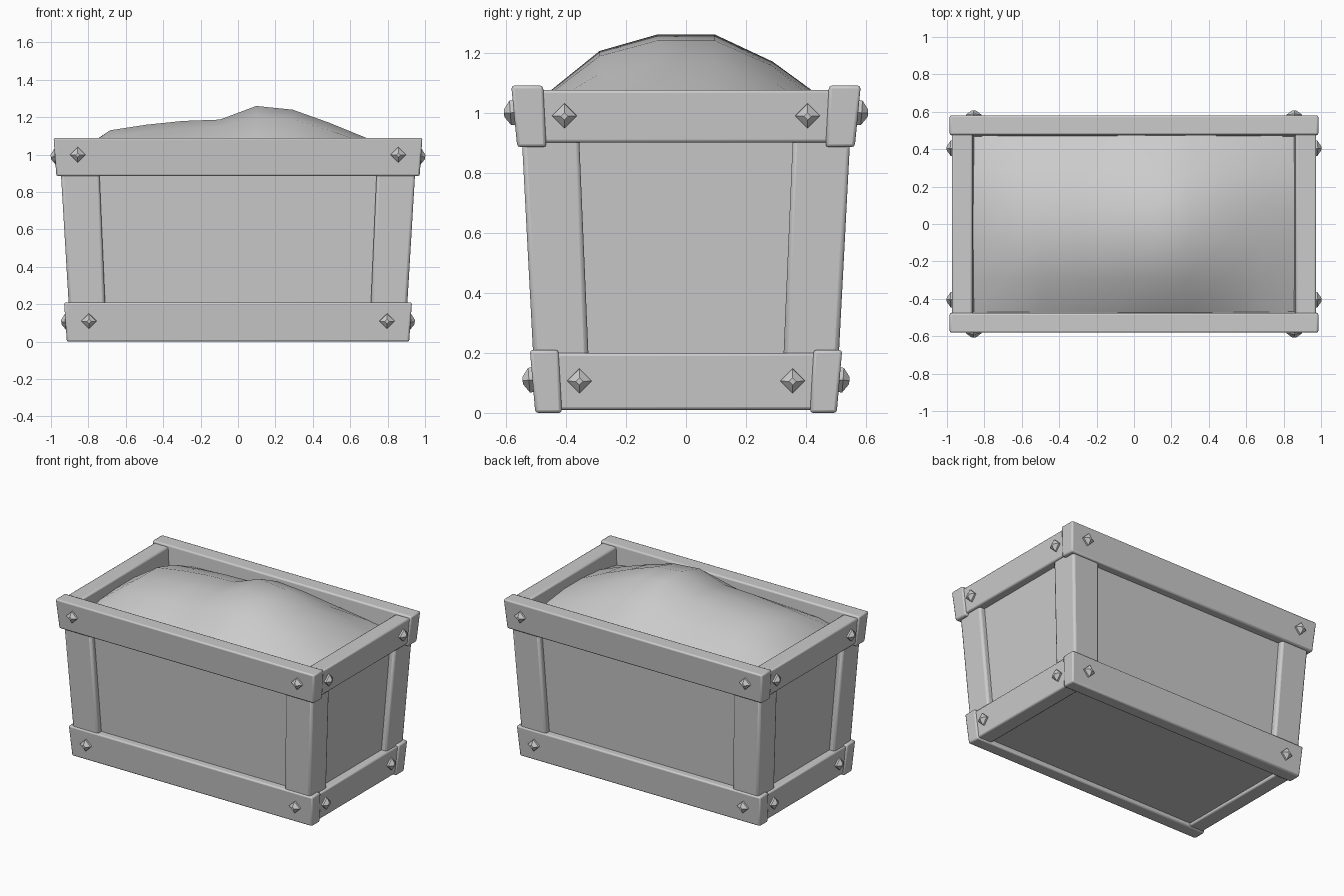
import bpy, bmesh, math
from mathutils import Matrix, Vector

if "Cube" in bpy.data.objects:
    bpy.data.objects.remove(bpy.data.objects["Cube"])


def finish(name, bm, bevel=0.0, angle=40):
    bmesh.ops.recalc_face_normals(bm, faces=bm.faces)
    me = bpy.data.meshes.new(name)
    bm.to_mesh(me)
    bm.free()
    ob = bpy.data.objects.new(name, me)
    bpy.context.collection.objects.link(ob)
    if bevel:
        mod = ob.modifiers.new("bevel", 'BEVEL')
        mod.width = bevel
        mod.segments = 2
    bpy.ops.object.select_all(action='DESELECT')
    ob.select_set(True)
    bpy.context.view_layer.objects.active = ob
    bpy.ops.object.shade_smooth_by_angle(angle=math.radians(angle))
    return ob


def tapered_box(name, z0, low, z1, high, bevel=0.0):
    """low / high are (x0, x1, y0, y1) rectangles at z0 / z1."""
    bm = bmesh.new()
    rings = []
    for z, (x0, x1, y0, y1) in ((z0, low), (z1, high)):
        rings.append([bm.verts.new((x, y, z)) for x, y in
                      ((x0, y0), (x1, y0), (x1, y1), (x0, y1))])
    a, b = rings
    bm.faces.new(a[::-1])
    bm.faces.new(b)
    for i in range(4):
        j = (i + 1) % 4
        bm.faces.new((a[i], a[j], b[j], b[i]))
    return finish(name, bm, bevel)


def mirror(ob, x=True, y=True):
    mod = ob.modifiers.new("mirror", 'MIRROR')
    mod.use_axis = (x, y, False)
    return ob


def stud(name, pos, normal):
    """Diamond stud: short square prism with a blunt pyramid tip."""
    bm = bmesh.new()
    rings = []
    for r, d in ((0.041, -0.02), (0.041, 0.012), (0.012, 0.033)):
        rings.append([bm.verts.new((r * math.cos(k * math.pi / 2),
                                    r * math.sin(k * math.pi / 2), d)) for k in range(4)])
    bm.faces.new(rings[0][::-1])
    bm.faces.new(rings[-1])
    for a, b in zip(rings, rings[1:]):
        for i in range(4):
            j = (i + 1) % 4
            bm.faces.new((a[i], a[j], b[j], b[i]))
    rot = Vector(normal).to_track_quat('Z', 'Y').to_matrix().to_4x4()
    bm.transform(Matrix.Translation(pos) @ rot)
    return mirror(finish(name, bm, angle=20))


# Inset panel body
tapered_box("crate_panels", 0.03, (-0.855, 0.855, -0.462, 0.462),
            0.90, (-0.908, 0.908, -0.508, 0.508))

# Corner posts
mirror(tapered_box("corner_posts", 0.08, (0.705, 0.898, 0.32, 0.503),
                   0.92, (0.742, 0.948, 0.356, 0.547), 0.015))

# Long rails, front and back
mirror(tapered_box("lower_long_rails", 0.0, (-0.915, 0.915, 0.413, 0.502),
                   0.21, (-0.93, 0.93, 0.425, 0.52), 0.01), x=False)
mirror(tapered_box("upper_long_rails", 0.885, (-0.971, 0.971, 0.465, 0.562),
                   1.09, (-0.986, 0.986, 0.476, 0.582), 0.01), x=False)

# Short rails, left and right
mirror(tapered_box("lower_side_rails", 0.01, (0.80, 0.905, -0.43, 0.43),
                   0.20, (0.815, 0.92, -0.44, 0.44), 0.01), y=False)
mirror(tapered_box("upper_side_rails", 0.90, (0.85, 0.962, -0.485, 0.485),
                   1.076, (0.865, 0.975, -0.485, 0.485), 0.01), y=False)

# Diamond studs
t = 0.07
stud("upper_long_studs", (0.857, 0.573, 1.0), (0, 1, -t))
stud("lower_long_studs", (0.797, 0.511, 0.11), (0, 1, -t))
stud("upper_side_studs", (0.968, 0.405, 0.99), (1, 0, -t))
stud("lower_side_studs", (0.912, 0.355, 0.107), (1, 0, -t))

# Heaped contents: product of the length and width profiles
fx = [1.0, 1.13, 1.16, 1.18, 1.187, 1.26, 1.24, 1.17, 1.09, 1.0]
fy = [1.05, 1.205, 1.26, 1.26, 1.17, 1.03]
base, peak = 0.92, 1.26
bm = bmesh.new()
grid = []
for i, hx in enumerate(fx):
    x = -0.88 + 1.76 * i / 9
    grid.append([bm.verts.new((x, -0.48 + 0.192 * j,
                               base + (hx - base) * (hy - base) / (peak - base)))
                 for j, hy in enumerate(fy)])
for i in range(9):
    for j in range(5):
        bm.faces.new((grid[i][j], grid[i + 1][j], grid[i + 1][j + 1], grid[i][j + 1]))
finish("heaped_contents", bm, angle=80)
